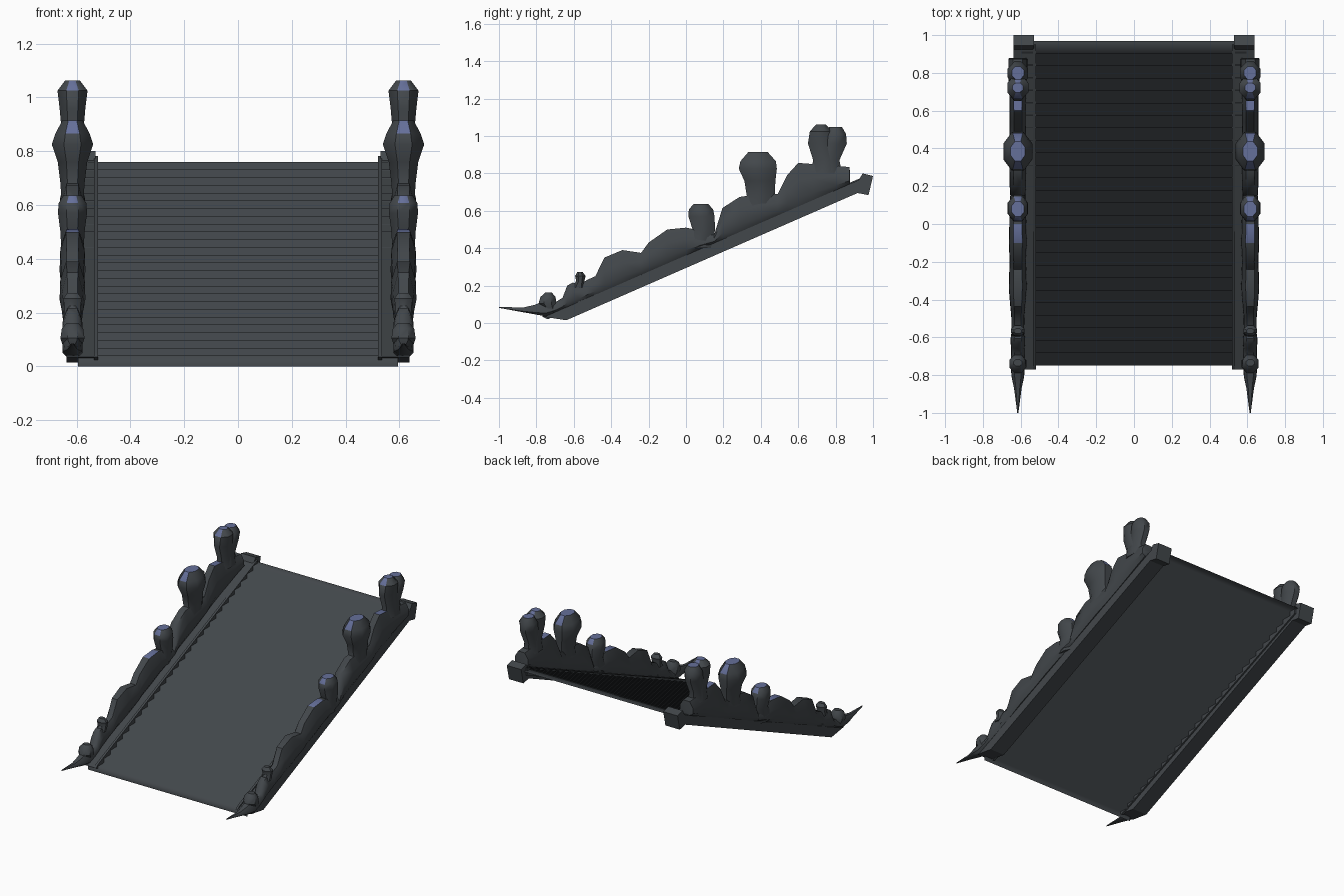
import bpy, bmesh, math

def material(name, rgb):
    m = bpy.data.materials.new(name)
    m.diffuse_color = (*rgb, 1)
    return m

STONE = material("dark grey stone", (0.055, 0.063, 0.070))
BLUE = material("slate blue", (0.13, 0.16, 0.32))
CX = 0.615                       # centre of the ornament rows in x


def slope(y):                    # top line of the side beams
    return 0.365 + 0.435 * y


def finish(name, bm, mirror=True, angle=40, rule=None, closed=True):
    if closed:
        bmesh.ops.recalc_face_normals(bm, faces=bm.faces)
    bm.normal_update()
    for f in bm.faces:
        f.material_index = 1 if rule and rule(f.normal, f.calc_center_median()) else 0
    me = bpy.data.meshes.new(name)
    bm.to_mesh(me)
    bm.free()
    me.materials.append(STONE)
    me.materials.append(BLUE)
    ob = bpy.data.objects.new(name, me)
    bpy.context.collection.objects.link(ob)
    if mirror:
        ob.modifiers.new("mirror", 'MIRROR')
    bpy.ops.object.select_all(action='DESELECT')
    ob.select_set(True)
    bpy.context.view_layer.objects.active = ob
    bpy.ops.object.shade_smooth_by_angle(angle=math.radians(angle))
    return ob


def loft(rings):
    bm = bmesh.new()
    loops = [[bm.verts.new(p) for p in r] for r in rings]
    n = len(loops[0])
    for a, b in zip(loops, loops[1:]):
        for i in range(n):
            j = (i + 1) % n
            bm.faces.new((a[i], a[j], b[j], b[i]))
    bm.faces.new(loops[0])
    bm.faces.new(loops[-1])
    return bm


def extrude_profile(name, pts, x0, x1):
    finish(name, loft([[(x, y, z) for y, z in pts] for x in (x0, x1)]), angle=20)


# Stair flight: one folded sheet of risers and treads, softly shaded
pts = [(-0.75, 0.0)]
steps = 26
for i in range(steps):
    y, z = -0.75 + i * 1.72 / steps, 0.04 + i * 0.0288
    pts += [(y, z), (y + 1.72 / steps, z)]
bm = bmesh.new()
left = [bm.verts.new((-0.595, y, z)) for y, z in pts]
right = [bm.verts.new((0.595, y, z)) for y, z in pts]
for i in range(len(pts) - 1):
    bm.faces.new((left[i], right[i], right[i + 1], left[i + 1]))
finish("stairs", bm, mirror=False, angle=100, closed=False)

# Side beams with flared upper end
extrude_profile("side_beam", [
    (-0.77, 0.035), (-0.64, 0.015), (0.917, 0.695), (0.976, 0.684),
    (1.0, 0.786), (0.944, 0.80), (0.925, slope(0.92))], 0.53, 0.637)

# Thin lip along the inner edge of each beam
extrude_profile("inner_lip", [
    (-0.77, 0.035), (-0.74, 0.02), (0.95, slope(0.95) - 0.05),
    (0.95, slope(0.95) + 0.004), (-0.75, slope(-0.75) + 0.014)], 0.52, 0.535)

# Rolling ornament along the beam: (y, top height, half width)
ridge = [
    (-1.0, 0.086, 0.003), (-0.87, 0.083, 0.02), (-0.81, 0.097, 0.033),
    (-0.75, 0.12, 0.038), (-0.70, 0.11, 0.036), (-0.66, 0.135, 0.035),
    (-0.635, 0.20, 0.038), (-0.605, 0.217, 0.038), (-0.57, 0.20, 0.033),
    (-0.53, 0.23, 0.034), (-0.485, 0.25, 0.035), (-0.436, 0.35, 0.04),
    (-0.34, 0.39, 0.048), (-0.24, 0.375, 0.045), (-0.20, 0.43, 0.043),
    (-0.10, 0.50, 0.048), (0.0, 0.51, 0.045), (0.10, 0.49, 0.043),
    (0.15, 0.47, 0.04), (0.195, 0.615, 0.043), (0.286, 0.674, 0.045),
    (0.40, 0.69, 0.048), (0.49, 0.69, 0.043), (0.54, 0.79, 0.043),
    (0.60, 0.856, 0.043), (0.68, 0.85, 0.045), (0.80, 0.84, 0.05),
    (0.874, 0.834, 0.05), (0.878, 0.79, 0.045)]
section = [(-0.6, 0), (-1, 0.2), (-0.95, 0.6), (-0.5, 1),
           (0.5, 1), (0.95, 0.6), (1, 0.2), (0.6, 0)]
rings = []
for y, top, hw in ridge:
    base = slope(y) - 0.003 if y > -0.75 else 0.036 + (-0.75 - y) * 0.18
    rings.append([(CX + sx * hw, y, base + t * (top - base)) for sx, t in section])
finish("cloud_ridge", loft(rings),
       rule=lambda n, c: n.z > 0.75 and abs(n.x) < 0.3
       and (-0.12 < c.y < 0.01 or 0.58 < c.y < 0.66))

# Bulbous heads rising from the ridge: (y, z, half depth, half width)
heads = {
    "lowest_knob": [(-0.72, 0.06, 0.03, 0.03), (-0.74, 0.105, 0.048, 0.045),
                    (-0.738, 0.14, 0.04, 0.04), (-0.735, 0.162, 0.018, 0.022)],
    "small_knob": [(-0.575, 0.19, 0.035, 0.03), (-0.565, 0.225, 0.022, 0.03),
                   (-0.565, 0.252, 0.028, 0.035), (-0.567, 0.273, 0.014, 0.02)],
    "middle_head": [(0.06, 0.40, 0.085, 0.04), (0.095, 0.50, 0.06, 0.045),
                    (0.083, 0.57, 0.07, 0.054), (0.08, 0.607, 0.065, 0.052),
                    (0.08, 0.636, 0.04, 0.033)],
    "large_head": [(0.385, 0.60, 0.09, 0.04), (0.40, 0.68, 0.075, 0.045),
                   (0.395, 0.76, 0.083, 0.055), (0.384, 0.825, 0.102, 0.077),
                   (0.386, 0.865, 0.095, 0.064), (0.385, 0.914, 0.052, 0.038)],
    "top_head_front": [(0.745, 0.80, 0.08, 0.045), (0.745, 0.87, 0.065, 0.04),
                       (0.722, 0.96, 0.07, 0.048), (0.722, 1.025, 0.06, 0.056),
                       (0.722, 1.062, 0.025, 0.028)],
    "top_head_back": [(0.755, 0.80, 0.08, 0.045), (0.76, 0.87, 0.06, 0.04),
                      (0.79, 0.96, 0.07, 0.047), (0.80, 1.01, 0.056, 0.054),
                      (0.80, 1.048, 0.034, 0.032)],
}
octagon = [(math.cos(math.pi * (k + 0.5) / 4) * 1.08,
            math.sin(math.pi * (k + 0.5) / 4) * 1.08) for k in range(8)]
for name, path in heads.items():
    rings = [[(CX + a * hw, y + b * d, z) for a, b in octagon] for y, z, d, hw in path]
    finish(name, loft(rings),
           rule=lambda n, c: c.z > 0.5 and n.z > 0.6 and abs(n.x) < 0.4)
